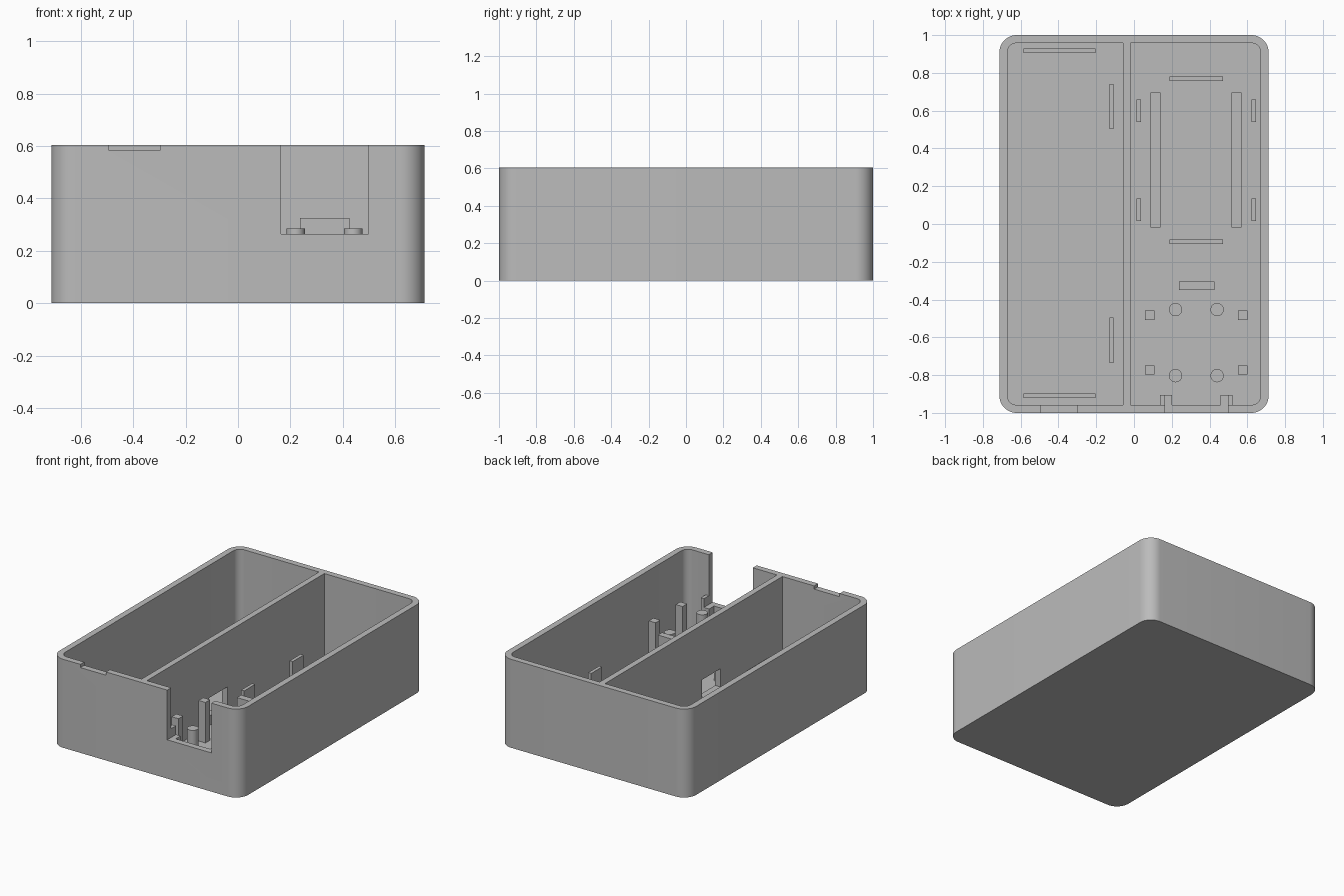
import bpy, bmesh, math
from mathutils import Vector

cube = bpy.data.objects.get("Cube")
if cube:
    bpy.data.objects.remove(cube, do_unlink=True)

grey = bpy.data.materials.new("Plain grey")
grey.use_nodes = True
COLOUR = (0.5, 0.5, 0.5, 1)
grey.diffuse_color = COLOUR
grey.node_tree.nodes["Principled BSDF"].inputs["Base Color"].default_value = COLOUR

HEIGHT, FLOOR = 0.605, 0.04
HALF_X, HALF_Y, WALL = 0.713, 1.0, 0.042


def add_object(name, bm):
    bmesh.ops.recalc_face_normals(bm, faces=bm.faces)
    mesh = bpy.data.meshes.new(name)
    bm.to_mesh(mesh)
    bm.free()
    mesh.materials.append(grey)
    obj = bpy.data.objects.new(name, mesh)
    bpy.context.collection.objects.link(obj)
    return obj


def box(name, x0, x1, y0, y1, z0, z1):
    bm = bmesh.new()
    bmesh.ops.create_cube(bm, size=1)
    for v in bm.verts:
        v.co = Vector(((x0 + x1) / 2 + v.co.x * (x1 - x0),
                       (y0 + y1) / 2 + v.co.y * (y1 - y0),
                       (z0 + z1) / 2 + v.co.z * (z1 - z0)))
    return add_object(name, bm)


def rounded_block(name, hx, hy, radius, z0, z1, steps=12):
    bm = bmesh.new()
    ring = []
    for corner, (sx, sy) in enumerate(((1, 1), (-1, 1), (-1, -1), (1, -1))):
        for i in range(steps + 1):
            a = (corner + i / steps) * math.pi / 2
            ring.append(bm.verts.new((sx * (hx - radius) + radius * math.cos(a),
                                      sy * (hy - radius) + radius * math.sin(a), z0)))
    face = bm.faces.new(ring)
    top = bmesh.ops.extrude_face_region(bm, geom=[face])
    verts = [g for g in top["geom"] if isinstance(g, bmesh.types.BMVert)]
    bmesh.ops.translate(bm, verts=verts, vec=(0, 0, z1 - z0))
    return add_object(name, bm)


def peg(name, x, y, radius, z0, z1):
    bm = bmesh.new()
    bmesh.ops.create_cone(bm, cap_ends=True, segments=32, radius1=radius,
                          radius2=radius, depth=z1 - z0)
    bmesh.ops.translate(bm, verts=bm.verts, vec=(x, y, (z0 + z1) / 2))
    return add_object(name, bm)


def smooth(obj):
    bpy.ops.object.select_all(action="DESELECT")
    obj.select_set(True)
    bpy.context.view_layer.objects.active = obj
    bpy.ops.object.shade_smooth_by_angle(angle=math.radians(30))


def cut(obj, *cutters):
    # Apply the cuts, so that the helpers can stay hidden
    for cutter in cutters:
        mod = obj.modifiers.new("Cut", "BOOLEAN")
        mod.operation, mod.solver, mod.object = "DIFFERENCE", "EXACT", cutter
        bpy.ops.object.select_all(action="DESELECT")
        obj.select_set(True)
        bpy.context.view_layer.objects.active = obj
        bpy.ops.object.modifier_apply(modifier=mod.name)


# Cutters
cavity = rounded_block("cavity_cutter", HALF_X - WALL, HALF_Y - WALL, 0.05, FLOOR, 0.8)
port = box("port_cutter", 0.165, 0.498, -1.1, -0.85, 0.265, 0.8)
rim_notch = box("rim_notch_cutter", -0.492, -0.298, -1.1, -0.9, 0.583, 0.8)
cable_hole = box("cable_hole_cutter", -0.2, 0.1, -0.29, -0.09, 0.105, 0.23)

# Case with open top and two front notches
case = rounded_block("case_shell", HALF_X, HALF_Y, 0.092, 0, HEIGHT)
cut(case, cavity, port, rim_notch)
smooth(case)

# Dividing wall with a cable opening
divider = box("divider_wall", -0.058, -0.018, -HALF_Y + WALL, HALF_Y - WALL, FLOOR, HEIGHT)
cut(divider, cable_hole)

# Ribs behind the front port
for side, x in (("right", 0.137), ("left", 0.459)):
    rib = box(f"port_rib_{side}", x, x + 0.063, -0.958, -0.905, FLOOR, 0.325)
    cut(rib, port)

# Small board mount: square posts, round pegs and a back stop
for i, x in enumerate((0.083, 0.576)):
    for j, y in enumerate((-0.482, -0.773)):
        box(f"square_post_{i}_{j}", x - 0.026, x + 0.026, y - 0.025, y + 0.025, FLOOR, 0.317)
for i, x in enumerate((0.22, 0.44)):
    for j, y in enumerate((-0.453, -0.803)):
        smooth(peg(f"round_peg_{i}_{j}", x, y, 0.035, FLOOR, 0.285))
box("board_stop", 0.237, 0.426, -0.35, -0.305, FLOOR, 0.325)

# Large board mount: rails and retaining tabs
for i, x in enumerate((0.088, 0.517)):
    box(f"rail_{i}", x, x + 0.053, -0.019, 0.695, FLOOR, 0.115)
for i, x in enumerate((0.013, 0.623)):
    for j, y in enumerate((0.016, 0.54)):
        box(f"side_tab_{i}_{j}", x, x + 0.023, y, y + 0.118, FLOOR, 0.177)
for i, y in enumerate((-0.106, 0.758)):
    box(f"end_tab_{i}", 0.189, 0.472, y, y + 0.024, FLOOR, 0.177)

# Retaining tabs in the other compartment
for i, y in enumerate((-0.922, 0.906)):
    box(f"long_tab_{i}", -0.585, -0.205, y, y + 0.024, FLOOR, 0.15)
for i, y in enumerate((-0.735, 0.503)):
    box(f"divider_tab_{i}", -0.13, -0.108, y, y + 0.239, FLOOR, 0.15)

for helper in (cavity, port, rim_notch, cable_hole):
    helper.hide_render = True
    helper.hide_set(True)
